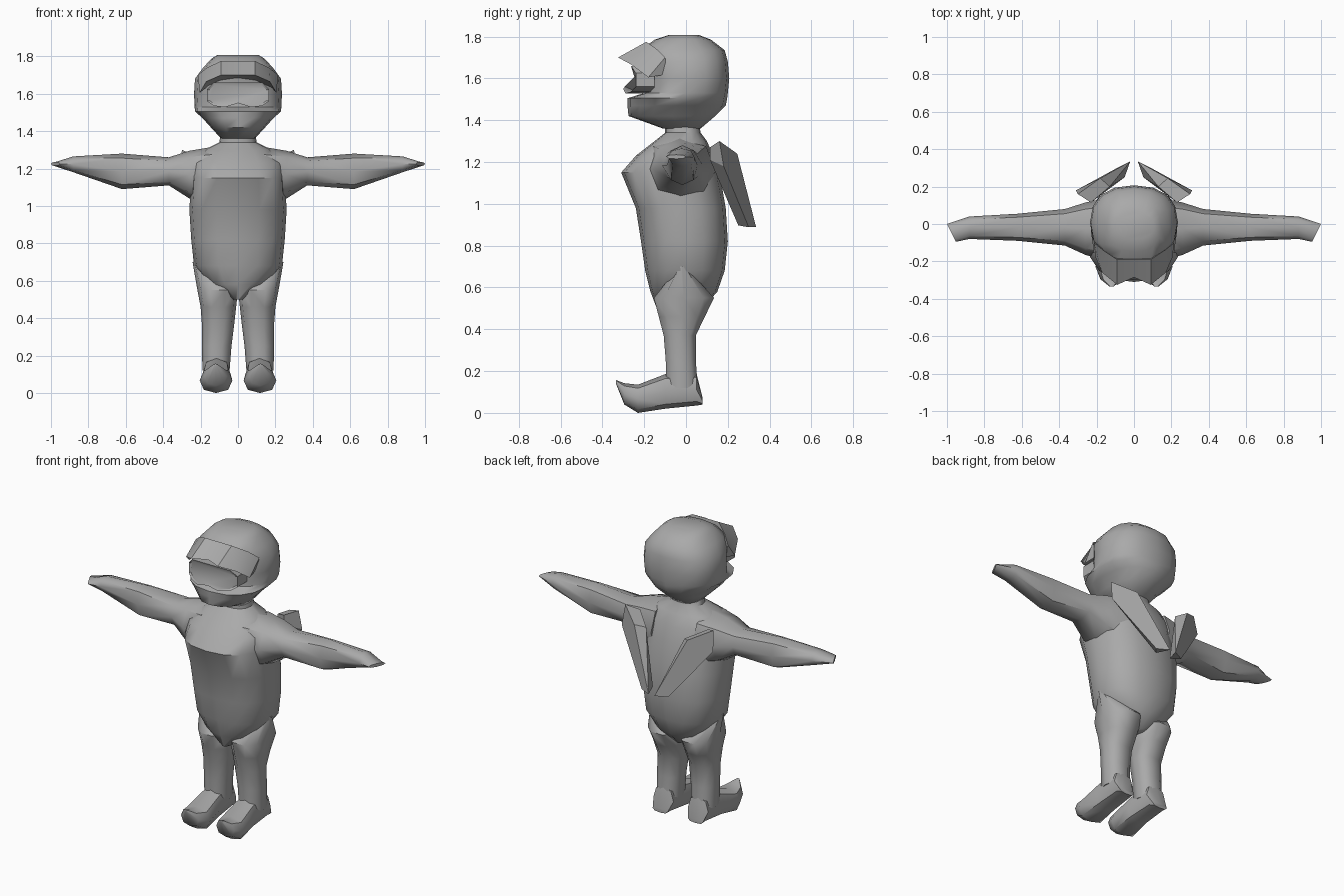
import bpy, bmesh, math

if "Cube" in bpy.data.objects:
    bpy.data.objects.remove(bpy.data.objects["Cube"])

grey = bpy.data.materials.new("plain grey")
grey.diffuse_color = (0.4, 0.4, 0.4, 1)
grey.use_nodes = True
grey.node_tree.nodes["Principled BSDF"].inputs["Base Color"].default_value = grey.diffuse_color


def finish(name, bm, angle=50, mirror=False):
    """Turn a bmesh into a shaded object, mirrored across x if asked."""
    if mirror:
        ret = bmesh.ops.duplicate(bm, geom=bm.verts[:] + bm.edges[:] + bm.faces[:])
        for v in ret["geom"]:
            if isinstance(v, bmesh.types.BMVert):
                v.co.x *= -1
    bmesh.ops.recalc_face_normals(bm, faces=bm.faces[:])
    me = bpy.data.meshes.new(name)
    bm.to_mesh(me)
    bm.free()
    me.materials.append(grey)
    ob = bpy.data.objects.new(name, me)
    bpy.context.collection.objects.link(ob)
    bpy.ops.object.select_all(action='DESELECT')
    ob.select_set(True)
    bpy.context.view_layer.objects.active = ob
    bpy.ops.object.shade_smooth_by_angle(angle=math.radians(angle))
    return ob


def loft(rings, axis, n=12, power=0.85, slant=0.0):
    """Bridge oval rings (position, a0, a1, b0, b1) along an axis."""
    bm = bmesh.new()
    loops = []
    for i, (p, a0, a1, b0, b1) in enumerate(rings):
        loop = []
        for k in range(n):
            t = 2 * math.pi * k / n
            c, s = math.cos(t), math.sin(t)
            c = math.copysign(abs(c) ** power, c)
            s = math.copysign(abs(s) ** power, s)
            a = (a0 + a1) / 2 + c * (a1 - a0) / 2
            b = (b0 + b1) / 2 + s * (b1 - b0) / 2
            q = p + (slant * (a - a1) if i == len(rings) - 1 else 0)
            co = {'x': (q, a, b), 'y': (a, q, b), 'z': (a, b, q)}[axis]
            loop.append(bm.verts.new(co))
        loops.append(loop)
    for l0, l1 in zip(loops, loops[1:]):
        for k in range(n):
            j = (k + 1) % n
            bm.faces.new((l0[k], l0[j], l1[j], l1[k]))
    bm.faces.new(loops[0])
    bm.faces.new(loops[-1])
    return bm


def upright(rows):
    """Symmetric rings (z, half width, front, back)."""
    return [(z, -w, w, f, b) for z, w, f, b in rows]


# Torso with the chest pushed forward, running up into the neck
finish("torso", loft(upright([
    (0.50, 0.03, -0.14, 0.08), (0.58, 0.16, -0.17, 0.15),
    (0.68, 0.235, -0.195, 0.185), (0.82, 0.25, -0.215, 0.2),
    (0.98, 0.26, -0.24, 0.19), (1.15, 0.25, -0.31, 0.16),
    (1.23, 0.25, -0.24, 0.13), (1.30, 0.18, -0.15, 0.10),
    (1.34, 0.10, -0.10, 0.07), (1.40, 0.09, -0.10, 0.06)]), 'z', 16))

# Legs
finish("legs", loft([
    (0.70, 0.12, 0.243, -0.035, 0.0), (0.55, 0.0, 0.217, -0.16, 0.14),
    (0.46, 0.01, 0.2, -0.135, 0.095), (0.37, 0.02, 0.193, -0.11, 0.05),
    (0.25, 0.035, 0.193, -0.10, 0.05), (0.12, 0.045, 0.19, -0.10, 0.06)],
    'z', 10), mirror=True)

# Feet with upturned toes
finish("feet", loft([
    (0.08, 0.07, 0.17, 0.04, 0.07), (0.05, 0.05, 0.185, 0.035, 0.19),
    (-0.10, 0.04, 0.19, 0.02, 0.185), (-0.23, 0.03, 0.205, 0.0, 0.135),
    (-0.295, 0.06, 0.18, 0.04, 0.142), (-0.335, 0.11, 0.13, 0.14, 0.157)],
    'y', 8), mirror=True)

# Outstretched arms tapering to slanted hands
finish("arms", loft([
    (0.14, -0.20, 0.14, 1.0, 1.315), (0.26, -0.165, 0.115, 1.04, 1.295),
    (0.37, -0.115, 0.08, 1.11, 1.26), (0.62, -0.09, 0.055, 1.09, 1.28),
    (0.88, -0.08, 0.04, 1.18, 1.265), (1.0, -0.095, 0.0, 1.215, 1.235)],
    'x', 8, slant=0.5), mirror=True)

# Helmet with a recessed face opening above the chin guard
finish("helmet", loft(upright([
    (1.36, 0.09, -0.11, 0.07), (1.42, 0.145, -0.275, 0.14),
    (1.47, 0.19, -0.28, 0.19), (1.505, 0.23, -0.28, 0.197),
    (1.53, 0.232, -0.20, 0.2), (1.60, 0.235, -0.19, 0.207),
    (1.68, 0.23, -0.20, 0.2), (1.735, 0.19, -0.22, 0.185),
    (1.785, 0.145, -0.15, 0.12), (1.808, 0.11, -0.08, 0.06)]), 'z', 16))

# Brim: a wedge swept around the forehead (upper, outer and lower edges)
half = [((0, -0.19, 1.775), (0, -0.285, 1.70), (0, -0.17, 1.68)),
        ((0.09, -0.19, 1.775), (0.09, -0.325, 1.70), (0.09, -0.17, 1.67)),
        ((0.165, -0.14, 1.74), (0.17, -0.26, 1.665), (0.16, -0.14, 1.64)),
        ((0.215, -0.10, 1.70), (0.205, -0.18, 1.605), (0.19, -0.09, 1.62))]
sections = [[(-x, y, z) for x, y, z in s] for s in half[:0:-1]] + half
bm = bmesh.new()
cols = [[bm.verts.new(p) for p in s] for s in sections]
for c0, c1 in zip(cols, cols[1:]):
    for k in range(3):
        j = (k + 1) % 3
        bm.faces.new((c0[k], c0[j], c1[j], c1[k]))
bm.faces.new(cols[0])
bm.faces.new(cols[-1])
finish("brim", bm, 40)

# Goggles: frame extruded back into the opening, with an inset lens
side = [(0.07, 1.528), (0.13, 1.535), (0.165, 1.56), (0.165, 1.625), (0.13, 1.66)]
outline = [(0, 1.55)] + side + [(-x, z) for x, z in side[::-1]]
bm = bmesh.new()
face = bm.faces.new([bm.verts.new((x, -0.30 + 2.2 * x * x, z)) for x, z in outline])
back = bmesh.ops.extrude_face_region(bm, geom=[face])
for v in back["geom"]:
    if isinstance(v, bmesh.types.BMVert):
        v.co.y = -0.15
bmesh.ops.recalc_face_normals(bm, faces=bm.faces[:])
front = [f for f in bm.faces if len(f.verts) > 4 and f.calc_center_median().y < -0.2]
if front:
    bmesh.ops.inset_region(bm, faces=front, thickness=0.012, depth=-0.005)
finish("goggles", bm, 30)

# Back plates: slanted slabs converging downwards
bm = bmesh.new()
for p in [(0.30, 0.16, 1.30), (0.18, 0.245, 1.24), (0.02, 0.335, 0.89),
          (0.09, 0.30, 0.888), (0.31, 0.18, 1.18), (0.23, 0.115, 1.27),
          (0.13, 0.20, 1.22), (0.05, 0.25, 0.897), (0.23, 0.115, 1.21)]:
    bm.verts.new(p)
bmesh.ops.convex_hull(bm, input=bm.verts[:])
bmesh.ops.dissolve_limit(bm, angle_limit=math.radians(12), verts=bm.verts[:], edges=bm.edges[:])
finish("back_plates", bm, 15, mirror=True)
